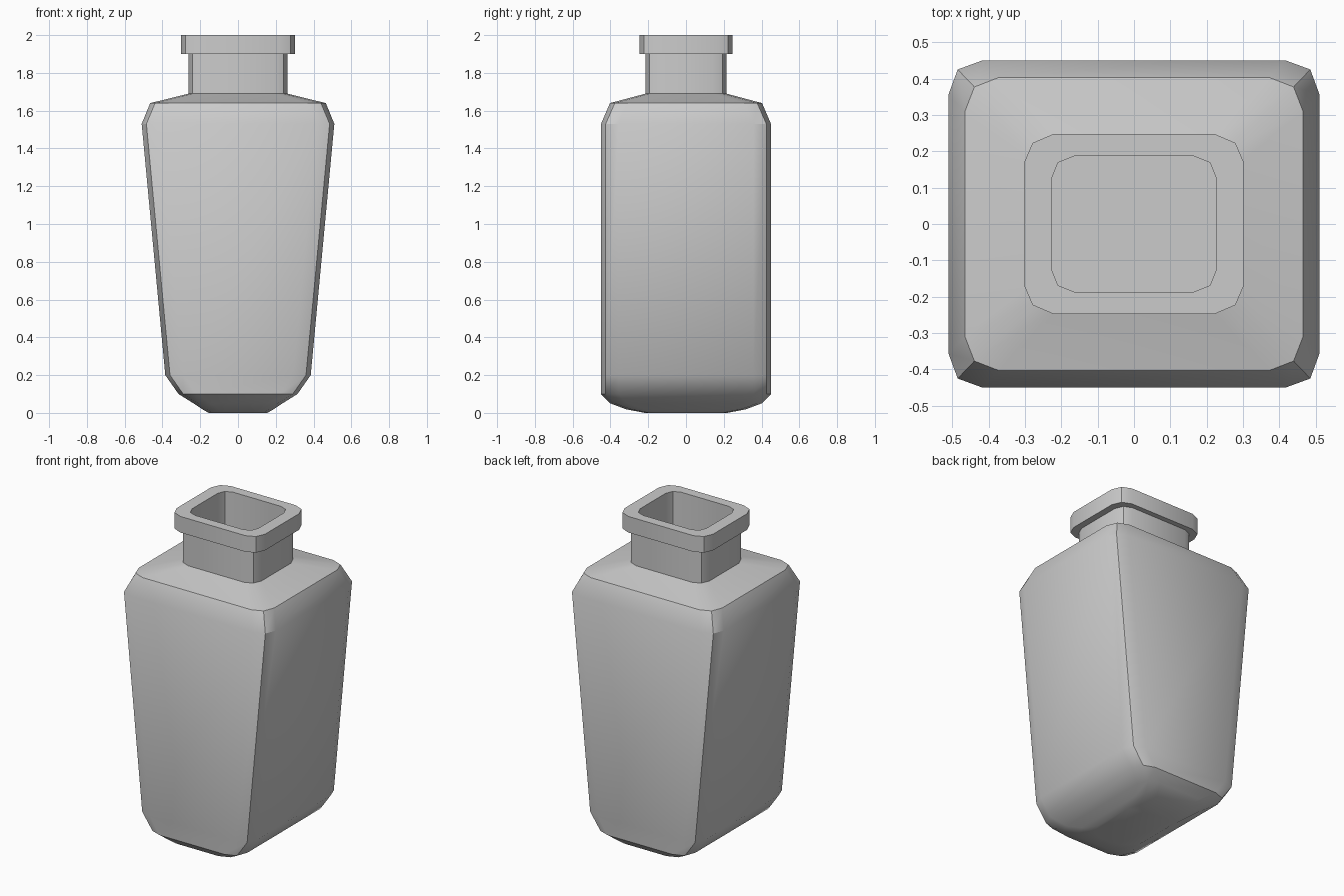
import bpy, bmesh, math

if "Cube" in bpy.data.objects:
    bpy.data.objects.remove(bpy.data.objects["Cube"])

# Cross-sections from base to rim, then down inside the neck:
# (half width x, half depth y, height, corner length, corner inset)
RINGS = [
    (0.155, 0.22, 0.00, 0.090, 0.025),   # underside
    (0.190, 0.32, 0.02, 0.090, 0.025),
    (0.235, 0.40, 0.05, 0.090, 0.025),
    (0.315, 0.45, 0.10, 0.093, 0.025),   # foot edge
    (0.385, 0.45, 0.20, 0.093, 0.025),
    (0.510, 0.45, 1.53, 0.093, 0.025),   # widest part
    (0.465, 0.403, 1.64, 0.093, 0.026),  # shoulder edge
    (0.262, 0.215, 1.69, 0.070, 0.021),  # neck
    (0.262, 0.215, 1.90, 0.070, 0.021),
    (0.303, 0.247, 1.90, 0.080, 0.024),  # lip
    (0.303, 0.247, 2.00, 0.080, 0.024),
    (0.227, 0.187, 2.00, 0.063, 0.018),  # opening
    (0.227, 0.187, 1.66, 0.063, 0.018),
]


def ring(bm, hx, hy, z, a, b):
    """Twelve-sided rectangle with two facets per corner."""
    corner = [(hx, hy - a), (hx - b, hy - b), (hx - a, hy)]
    pts = []
    for sx, sy in ((1, 1), (-1, 1), (-1, -1), (1, -1)):
        quarter = [(sx * x, sy * y) for x, y in corner]
        pts += quarter if sx * sy > 0 else quarter[::-1]
    return [bm.verts.new((x, y, z)) for x, y in pts]


# Bottle: loft through all the rings
bm = bmesh.new()
loops = [ring(bm, *r) for r in RINGS]
for lo, hi in zip(loops, loops[1:]):
    for i in range(12):
        j = (i + 1) % 12
        bm.faces.new((lo[i], lo[j], hi[j], hi[i]))
bm.faces.new(loops[0][::-1])
bm.faces.new(loops[-1])
bmesh.ops.recalc_face_normals(bm, faces=bm.faces)

mesh = bpy.data.meshes.new("bottle")
bm.to_mesh(mesh)
bm.free()
bottle = bpy.data.objects.new("bottle", mesh)
bpy.context.collection.objects.link(bottle)

bpy.context.view_layer.objects.active = bottle
bottle.select_set(True)
bpy.ops.object.shade_smooth_by_angle(angle=math.radians(32))
